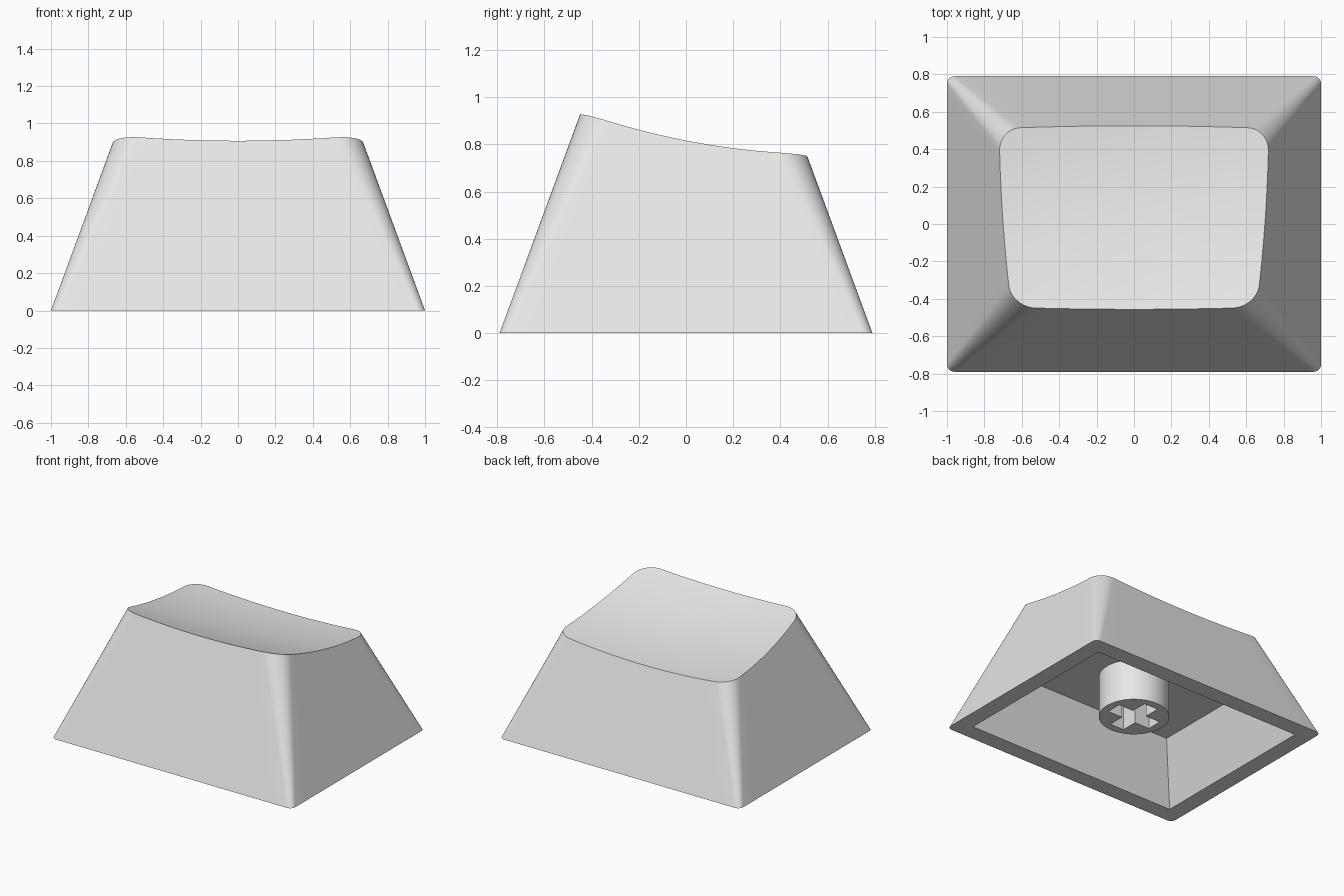
import bpy, bmesh
from math import radians, cos, sin
from mathutils import Vector

if "Cube" in bpy.data.objects:
    bpy.data.objects.remove(bpy.data.objects["Cube"], do_unlink=True)

HX, HY, TAPER = 1.0, 0.79, 0.368
ARC, EDGE, RINGS = 10, 14, 12
SIGNS = [(1, 1), (-1, 1), (-1, -1), (1, -1)]

grey = bpy.data.materials.new("light_grey")
grey.use_nodes = True
grey.diffuse_color = (0.8, 0.8, 0.8, 1)
grey.node_tree.nodes["Principled BSDF"].inputs["Base Color"].default_value = (0.8, 0.8, 0.8, 1)


def make_object(name, bm):
    bmesh.ops.recalc_face_normals(bm, faces=bm.faces)
    mesh = bpy.data.meshes.new(name)
    bm.to_mesh(mesh)
    bm.free()
    mesh.materials.append(grey)
    obj = bpy.data.objects.new(name, mesh)
    bpy.context.collection.objects.link(obj)
    return obj


def activate(obj):
    bpy.ops.object.select_all(action='DESELECT')
    obj.select_set(True)
    bpy.context.view_layer.objects.active = obj


def cut(obj, cutter):
    """Subtract the cutter from the object, then discard it."""
    cutter.hide_render = True
    mod = obj.modifiers.new("cut", 'BOOLEAN')
    mod.operation, mod.solver, mod.object = 'DIFFERENCE', 'EXACT', cutter
    activate(obj)
    bpy.ops.object.modifier_apply(modifier=mod.name)
    bpy.data.objects.remove(cutter, do_unlink=True)


def frustum(name, z0, half0, z1, half1):
    """Four-sided block tapering from half0 at z0 to half1 at z1."""
    bm = bmesh.new()
    low, high = [[bm.verts.new((sx * h[0], sy * h[1], z)) for sx, sy in SIGNS]
                 for z, h in ((z0, half0), (z1, half1))]
    bm.faces.new(low)
    bm.faces.new(high)
    for i in range(4):
        j = (i + 1) % 4
        bm.faces.new((low[i], low[j], high[j], high[i]))
    return make_object(name, bm)


def dish(x, y):
    """Height of the hollowed, sloping top."""
    return 0.779 - 0.203 * y + 0.172 * y * y + 0.076 * x * x


def arc_point(k, angle, z):
    r = 0.04 + 0.1 * z
    sx, sy = SIGNS[k % 4]
    return Vector((sx * (HX - TAPER * z - r) + r * cos(angle),
                   sy * (HY - TAPER * z - r) + r * sin(angle), z))


def wall_point(k, angle, t, z):
    return arc_point(k, angle, z).lerp(arc_point(k + 1, angle, z), t)


# Cap body: tapered rounded walls meeting a dished top
specs = []
for k in range(4):
    specs += [(k, radians(90 * (k + i / ARC)), 0) for i in range(ARC + 1)]
    specs += [(k, radians(90 * (k + 1)), j / EDGE) for j in range(1, EDGE)]

base, rim = [], []
for s in specs:
    base.append(wall_point(*s, 0))
    z = 0.8
    for _ in range(20):
        p = wall_point(*s, z)
        z = dish(p.x, p.y)
    rim.append(wall_point(*s, z))

bm = bmesh.new()
loops = [[bm.verts.new(p) for p in base], [bm.verts.new(p) for p in rim]]
mid = Vector((0, 0.04, 0))
for ring in range(1, RINGS):
    loop = []
    for p in rim:
        q = p.lerp(mid, ring / RINGS)
        loop.append(bm.verts.new((q.x, q.y, dish(q.x, q.y))))
    loops.append(loop)
count = len(specs)
for a, b in zip(loops, loops[1:]):
    for i in range(count):
        j = (i + 1) % count
        bm.faces.new((a[i], a[j], b[j], b[i]))
centre = bm.verts.new((mid.x, mid.y, dish(mid.x, mid.y)))
for i in range(count):
    bm.faces.new((loops[-1][i], loops[-1][(i + 1) % count], centre))
bm.faces.new(loops[0])
body = make_object("cap_body", bm)

# Hollow underside with a flat ceiling
cut(body, frustum("hollow_cutter", -0.05, (0.895, 0.685), 0.42, (0.705, 0.495)))

# Round stem with a cross-shaped socket
bm = bmesh.new()
bmesh.ops.create_cone(bm, cap_ends=True, segments=64, radius1=0.24, radius2=0.24, depth=0.33)
bmesh.ops.translate(bm, verts=bm.verts, vec=(0, 0, 0.275))
stem = make_object("stem", bm)
for half in ((0.18, 0.057), (0.057, 0.18)):
    cut(stem, frustum("socket_cutter", 0.05, half, 0.41, half))

for obj in (body, stem):
    activate(obj)
    bpy.ops.object.shade_smooth_by_angle(angle=radians(30))
